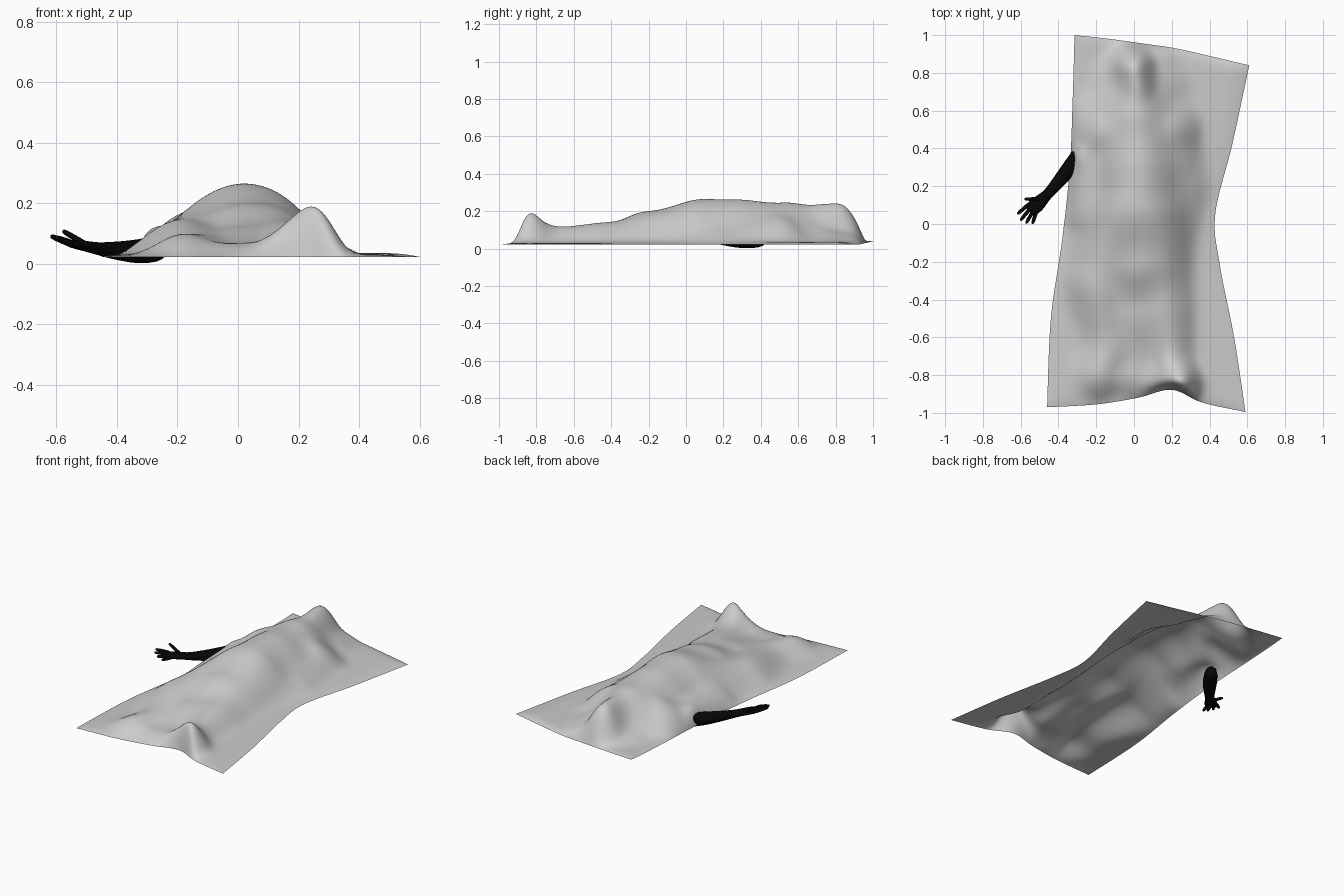
import bpy, bmesh, math
from mathutils import Vector

if "Cube" in bpy.data.objects:
    bpy.data.objects.remove(bpy.data.objects["Cube"])

BASE = 0.022


def finish(name, bm, mat=None, levels=0):
    bmesh.ops.recalc_face_normals(bm, faces=bm.faces)
    me = bpy.data.meshes.new(name)
    bm.to_mesh(me)
    bm.free()
    ob = bpy.data.objects.new(name, me)
    bpy.context.collection.objects.link(ob)
    for p in me.polygons:
        p.use_smooth = True
    if mat:
        me.materials.append(mat)
    if levels:
        ob.modifiers.new("smooth", 'SUBSURF').levels = levels
        ob.modifiers["smooth"].render_levels = levels
    return ob


def along(pts, t):
    """Smooth point on a polyline of evenly spaced control points."""
    n = len(pts) - 1
    i = min(int(t * n), n - 1)
    f = t * n - i
    p = [Vector(pts[max(0, min(n, i + k))]) for k in (-1, 0, 1, 2)]
    return 0.5 * (2 * p[1] + (p[2] - p[0]) * f
                  + (2 * p[0] - 5 * p[1] + 4 * p[2] - p[3]) * f * f
                  + (3 * p[1] - p[0] - 3 * p[2] + p[3]) * f ** 3)


# Body under the sheet: chains of (x, y, height, reach)
BODY = [
    # torso, hips and drape between the legs
    [(.01, .56, .195, .28), (.02, .28, .232, .33), (.02, .1, .234, .33),
     (.03, -.2, .17, .31), (.03, -.45, .095, .28), (.03, -.75, .04, .2)],
    # neck and head
    [(.01, .58, .16, .2), (.01, .74, .208, .155), (.0, .825, .215, .145)],
    # cloth hanging from the head to the shoulders
    [(.01, .54, .15, .36), (.03, .7, .1, .29), (.06, .8, .07, .22)],
    # shoulders
    [(-.15, .49, .125, .2), (.17, .5, .13, .21)],
    # right arm
    [(.2, .48, .11, .17), (.24, .2, .08, .16), (.18, -.1, .08, .16)],
    # left upper arm and elbow
    [(-.17, .5, .12, .17), (-.25, .34, .095, .13), (-.23, .05, .085, .15)],
    # left leg
    [(-.09, .05, .16, .24), (-.19, -.3, .12, .2), (-.13, -.65, .07, .16), (-.19, -.8, .075, .14)],
    # right leg
    [(.12, .05, .16, .22), (.15, -.4, .11, .19), (.19, -.72, .085, .15)],
    # right foot and web of cloth between the feet
    [(.2, -.76, .1, .13), (.24, -.83, .18, .135)],
    [(-.15, -.805, .05, .09), (.03, -.815, .035, .1), (.2, -.825, .12, .11)],
]


def chain_height(chain, x, y):
    best = 0
    for (ax, ay, ah, ar), (bx, by, bh, br) in zip(chain, chain[1:]):
        dx, dy = bx - ax, by - ay
        t = max(0, min(1, ((x - ax) * dx + (y - ay) * dy) / (dx * dx + dy * dy)))
        s = t * t * (3 - 2 * t)
        q = math.hypot(x - ax - dx * t, y - ay - dy * t) / (ar + (br - ar) * s)
        if q < 1:
            best = max(best, (ah + (bh - ah) * s) * (1 - q * q) ** 1.5)
    return best


def body_height(x, y):
    return sum(chain_height(c, x, y) ** 5 for c in BODY) ** (1 / 5)


# Sheet: patch between four edge curves, draped over the body
LEFT = [(-.46, -.97), (-.44, -.5), (-.38, -.08), (-.34, .3), (-.325, .65), (-.315, 1.0)]
RIGHT = [(.59, -.995), (.53, -.6), (.455, -.22), (.43, .05), (.52, .42), (.61, .84)]
FRONT = [(-.46, -.97), (-.2, -.955), (.02, -.92), (.2, -.878), (.36, -.945), (.59, -.995)]
BACK = [(-.315, 1.0), (-.13, .98), (.05, .955), (.22, .93), (.42, .885), (.61, .84)]
NU, NV = 76, 140
bm = bmesh.new()
rows = []
c00, c10, c01, c11 = map(Vector, (LEFT[0], RIGHT[0], LEFT[-1], RIGHT[-1]))
for j in range(NV + 1):
    v = j / NV
    row = []
    for i in range(NU + 1):
        u = i / NU
        p = ((1 - v) * along(FRONT, u) + v * along(BACK, u)
             + (1 - u) * along(LEFT, v) + u * along(RIGHT, v)
             - (1 - u) * (1 - v) * c00 - u * (1 - v) * c10
             - (1 - u) * v * c01 - u * v * c11)
        edge = min(1, min(u * 2, 1 - u) / .1, min(v, 1 - v) / .026)
        fade = edge * edge * (3 - 2 * edge)
        # cover the elbow where the arm slips out
        elbow = .1 * math.exp(-((p.x + .28) / .06) ** 2 - ((p.y - .35) / .11) ** 2)
        z = BASE + fade * max(body_height(*p), elbow) + .008 * edge
        # edges lift a little towards the head end
        z += .018 * max(0, 1 - 1.6 * u) * v ** 6 + .008 * u * edge * v ** 3
        row.append(bm.verts.new((p.x, p.y, z)))
    rows.append(row)
for j in range(NV):
    for i in range(NU):
        bm.faces.new((rows[j][i], rows[j][i + 1], rows[j + 1][i + 1], rows[j + 1][i]))
# relax the cloth so the folds blend
inner = [w for r in rows[1:-1] for w in r[1:-1]]
for _ in range(16):
    bmesh.ops.smooth_vert(bm, verts=inner, factor=.5,
                          use_axis_x=False, use_axis_y=False, use_axis_z=True)
finish("sheet", bm)

# Bare arm
dark = bpy.data.materials.new("dark_skin")
dark.diffuse_color = (.002, .002, .002, 1)
dark.use_nodes = True
dark.node_tree.nodes["Principled BSDF"].inputs["Base Color"].default_value = dark.diffuse_color


def limb(name, stations, sides=10):
    """Tapered tube; each station is x, y, z, half width, half height."""
    bm = bmesh.new()
    pts = [Vector(s[:3]) for s in stations]
    rings = []
    for k, s in enumerate(stations):
        d = (pts[min(k + 1, len(pts) - 1)] - pts[max(k - 1, 0)]).normalized()
        side = d.cross(Vector((0, 0, 1))).normalized()
        up = side.cross(d)
        rings.append([bm.verts.new(pts[k] + side * s[3] * math.cos(a) + up * s[4] * math.sin(a))
                      for a in (2 * math.pi * n / sides for n in range(sides))])
    for r, q in zip(rings, rings[1:]):
        for n in range(sides):
            m = (n + 1) % sides
            bm.faces.new((r[n], r[m], q[m], q[n]))
    bm.faces.new(rings[0])
    bm.faces.new(rings[-1])
    return finish(name, bm, dark, 1)


limb("forearm_and_palm", [
    (-.25, .42, .06, .03, .042), (-.275, .385, .047, .045, .047), (-.33, .31, .04, .046, .043),
    (-.39, .235, .042, .038, .034), (-.45, .165, .048, .028, .024), (-.475, .14, .053, .032, .02),
    (-.51, .105, .06, .044, .018), (-.545, .075, .066, .042, .014), (-.555, .066, .067, .03, .009)])

# Fingers: knuckle and tip
FINGERS = {
    "index_finger": ((-.565, .098, .07), (-.618, .052, .092)),
    "middle_finger": ((-.553, .078, .07), (-.602, .018, .088)),
    "ring_finger": ((-.538, .062, .066), (-.572, .002, .076)),
    "little_finger": ((-.52, .055, .06), (-.538, .0, .064)),
    "thumb": ((-.505, .132, .065), (-.58, .132, .11)),
}
for name, (a, b) in FINGERS.items():
    a, b = Vector(a), Vector(b)
    a -= (b - a) * .35
    limb(name, [(*a.lerp(b, t), w, w) for t, w in
                ((0, .011), (.4, .0115), (.7, .0105), (.93, .009), (1, .005))], 8)
